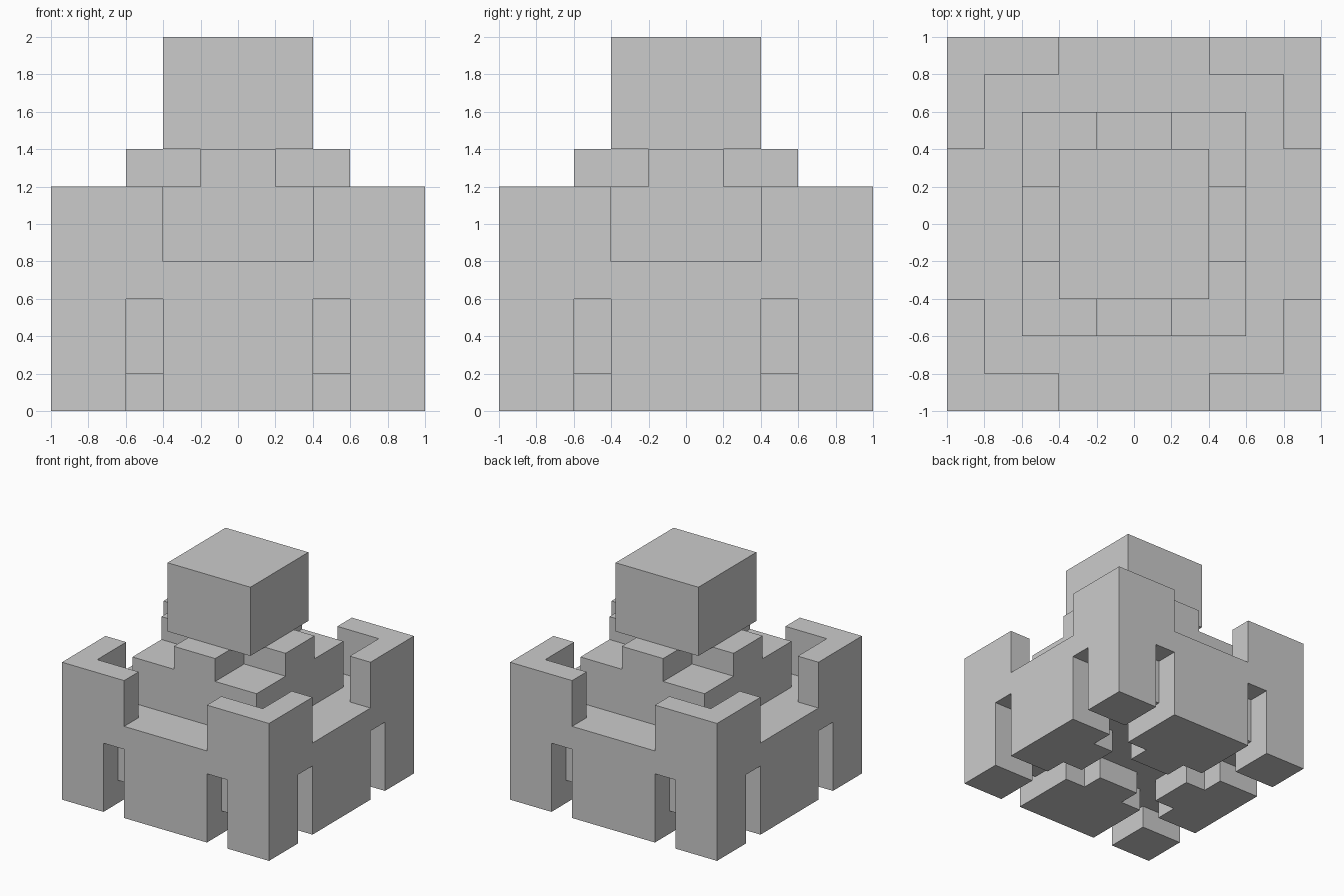
import bpy, bmesh
from mathutils import Vector

if "Cube" in bpy.data.objects:
    bpy.data.objects.remove(bpy.data.objects["Cube"])

U = 0.2        # block grid unit
cells = {}     # grid cell -> part name


def box(part, x, y, z):
    """Fill (or carve, when part is None) a box given as grid ranges."""
    for i in range(*x):
        for j in range(*y):
            for k in range(*z):
                if part:
                    cells[i, j, k] = part
                else:
                    cells.pop((i, j, k), None)


def mirrored(part, x, y, z):
    """Repeat a box in all four quadrants."""
    for xr in (x, (-x[1], -x[0])):
        for yr in (y, (-y[1], -y[0])):
            box(part, xr, yr, z)


# main body with shallow slots beside each corner
box("body", (-5, 5), (-5, 5), (1, 4))
mirrored(None, (2, 3), (4, 5), (1, 3))
mirrored(None, (4, 5), (2, 3), (1, 3))

# corner feet and stepped plates underneath, separated by channels
mirrored("corner_feet", (3, 5), (3, 5), (0, 1))
mirrored("side_plates", (3, 5), (-2, 2), (0, 1))
mirrored("side_plates", (2, 3), (-1, 1), (0, 1))
mirrored("front_back_plates", (-2, 2), (2, 5), (0, 1))
mirrored("front_back_plates", (-1, 1), (1, 2), (0, 1))

# L-shaped corner battlements
mirrored("battlements", (2, 5), (4, 5), (4, 6))
mirrored("battlements", (4, 5), (2, 5), (4, 6))

# central pedestal, cross-shaped collar and top block
box("pedestal", (-3, 3), (-3, 3), (4, 6))
box("cross_collar", (-3, 3), (-1, 1), (6, 7))
box("cross_collar", (-1, 1), (-3, 3), (6, 7))
box("top_block", (-2, 2), (-2, 2), (7, 10))


def build(part):
    """Make one object from the exposed cell sides of a part."""
    bm = bmesh.new()
    for c in [c for c, p in cells.items() if p == part]:
        centre = Vector(c) + Vector((0.5, 0.5, 0.5))
        for axis in range(3):
            for s in (-1, 1):
                n = [0, 0, 0]
                n[axis] = s
                if tuple(a + b for a, b in zip(c, n)) in cells:
                    continue
                n = Vector(n)
                u = Vector((n.y, n.z, n.x))
                v = n.cross(u)
                bm.faces.new([bm.verts.new((centre + (n + u * a + v * b) / 2) * U)
                              for a, b in ((-1, -1), (1, -1), (1, 1), (-1, 1))])
    bmesh.ops.remove_doubles(bm, verts=bm.verts, dist=1e-4)
    bmesh.ops.dissolve_limit(bm, angle_limit=0.01, verts=bm.verts, edges=bm.edges)
    mesh = bpy.data.meshes.new(part)
    bm.to_mesh(mesh)
    bm.free()
    bpy.context.collection.objects.link(bpy.data.objects.new(part, mesh))


for part in sorted(set(cells.values())):
    build(part)
